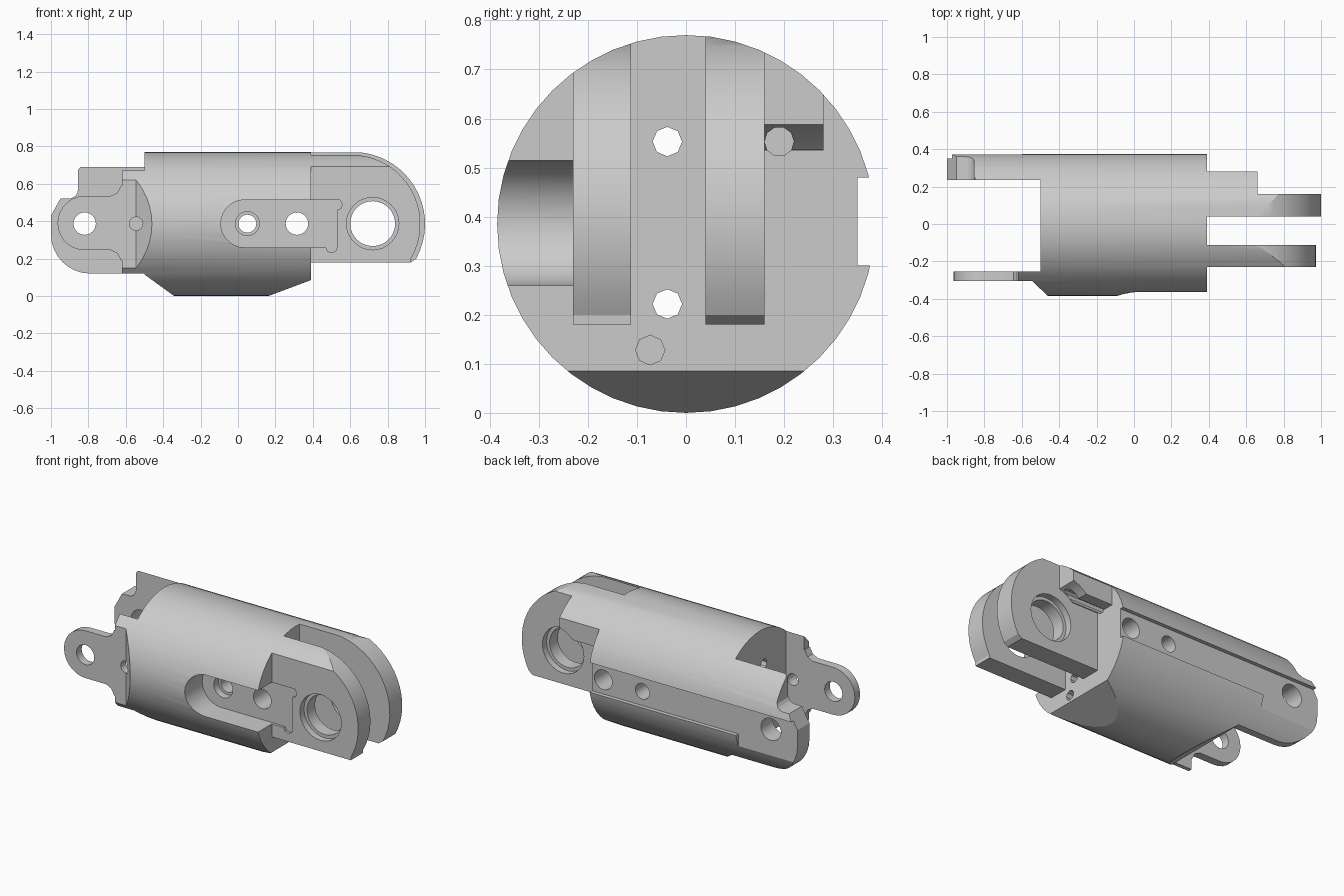
import bpy, bmesh, math

if "Cube" in bpy.data.objects:
    bpy.data.objects.remove(bpy.data.objects["Cube"])

CZ, R = 0.385, 0.385   # axis height and radius of the round bar


def arc(cx, cz, r, a0, a1, n=10):
    """Points on an arc, angles in degrees."""
    return [(cx + r * math.cos(math.radians(a0 + (a1 - a0) * i / n)),
             cz + r * math.sin(math.radians(a0 + (a1 - a0) * i / n))) for i in range(n + 1)]


def prism(name, pts, lo, hi, axis='y'):
    """Extrude a 2D profile along an axis: y -> (x,z), x -> (y,z), z -> (x,y)."""
    place = {'y': lambda p, d: (p[0], d, p[1]),
             'x': lambda p, d: (d, p[0], p[1]),
             'z': lambda p, d: (p[0], p[1], d)}[axis]
    bm = bmesh.new()
    a = [bm.verts.new(place(p, lo)) for p in pts]
    b = [bm.verts.new(place(p, hi)) for p in pts]
    n = len(pts)
    bm.faces.new(a)
    bm.faces.new(b)
    for i in range(n):
        bm.faces.new((a[i], a[(i + 1) % n], b[(i + 1) % n], b[i]))
    bmesh.ops.recalc_face_normals(bm, faces=bm.faces)
    me = bpy.data.meshes.new(name)
    bm.to_mesh(me)
    bm.free()
    ob = bpy.data.objects.new(name, me)
    bpy.context.collection.objects.link(ob)
    return ob


def rod(name, u, v, r, lo, hi, axis='y', n=24):
    return prism(name, arc(u, v, r, 0, 360 - 360 / n, n - 1), lo, hi, axis)


def combine(target, tool, op):
    """Apply a boolean and drop the tool object."""
    m = target.modifiers.new(op.lower(), 'BOOLEAN')
    m.operation, m.object, m.solver = op, tool, 'EXACT'
    bpy.context.view_layer.objects.active = target
    bpy.ops.object.modifier_apply(modifier=m.name)
    bpy.data.objects.remove(tool, do_unlink=True)


# Main barrel with both lower ends chamfered
link = prism("coupling_link", [(-.5, .9), (-.5, .115), (-.34, -.001), (-.34, -.1), (.16, -.1),
                               (.16, -.001), (.39, .085), (.39, .9)], -.5, .5)


# Fork plates: flat bottom, rounded nose
def plate(name, cx, r, lo, hi):
    a = -math.degrees(math.asin((CZ - .2) / r))
    pts = [(.3, .9), (cx, .9)] if r > .375 else [(.3, .9), (cx - .02, .9)]
    pts += arc(cx, CZ, r, 90, a, 18)
    pts += [(.925, .18), (.3, .18)]
    return prism(name, pts, lo, hi)


parts = [
    plate("rear_fork", .615, .385, .04, .16),
    plate("front_fork", .605, .37, -.23, -.112),
    # Shoulder behind the rear fork, hollowed round the big hole
    prism("shoulder", [(.3, .535)] + arc(.72, .387, .21, 135, 106.6, 5) + [(.66, .9), (.3, .9)],
          .12, .28),
    # Left rear arm
    prism("rear_arm", [(-.4, .12)] + arc(-.79, .33, .21, 270, 180, 8)
          + [(-1, .43), (-.95, .52)] + arc(-.905, .57, .05, 270, 360, 4)
          + [(-.855, .675), (-.83, .70), (-.4, .70)], .235, .5),
    # Left front arm root and its eye tab
    prism("front_arm_root", [(-.62, .12), (-.4, .12), (-.4, .9), (-.62, .9)], -.5, -.255),
    prism("front_tab", arc(-.82, .39, .145, 90, 270, 14)
          + [(-.68, .245), (-.645, .228), (-.625, .19), (-.56, .19), (-.56, .59),
             (-.625, .59), (-.645, .552), (-.68, .535)], -.307, -.255),
]
for p in parts:
    combine(link, p, 'UNION')

# Trim everything to the round bar
combine(link, rod("bar", 0, CZ, R, -1.2, 1.2, 'x', 48), 'INTERSECT')

cutters = [
    # Ramped flat on the front arm
    prism("front_flat", [(-1.1, -.305), (-.545, -.305), (-.455, -.39), (-.455, -.6), (-1.1, -.6)],
          -.1, 1, 'z'),
    # Rear key slot, opened downward at the arm
    prism("rear_slot", [(-1.1, .48), (1.1, .48), (1.1, .3), (-.6, .3), (-.6, .15), (-1.1, .15)],
          .35, .6),
    # Front pocket with corner reliefs, running on into the fork plate
    prism("front_pocket", arc(.035, .387, .127, 90, 270, 14)
          + [(.47, .26), (.48, .238), (.505, .232), (.527, .245), (.53, .27),
             (.53, .46), (.55, .468), (.557, .49), (.545, .514)], -.6, -.215),
    # Fork bores with outer counterbores
    rod("bore", .72, .387, .12, -.6, .6, n=32),
    rod("front_bore_step", .72, .387, .14, -.6, -.19, n=32),
    rod("rear_bore_step", .72, .387, .14, .12, .6, n=32),
    # Cross holes through the barrel
    rod("cross_hole_a", .05, .387, .048, -.6, .6),
    rod("cross_hole_a_step", .05, .387, .064, -.6, -.17),
    rod("cross_hole_b", .315, .387, .06, -.6, .6),
    # Eye holes in the arms
    rod("eye_hole", -.82, .387, .06, -.6, -.1),
    rod("arm_hole", -.82, .387, .068, .1, .6),
    rod("pin_hole", -.545, .387, .036, -.6, -.1, n=16),
    # Lengthwise drillings
    rod("drill_top", -.038, .553, .03, -.7, .6, 'x', 8),
    rod("drill_low", -.038, .222, .03, -.7, .6, 'x', 8),
    rod("drill_blind", -.073, .128, .03, .2, .6, 'x', 8),
    rod("drill_side", .19, .553, .03, .2, .7, 'x', 10),
]
for c in cutters:
    combine(link, c, 'DIFFERENCE')

# Crisp edges, soft bar surface
for o in bpy.context.selected_objects:
    o.select_set(False)
link.select_set(True)
bpy.context.view_layer.objects.active = link
bpy.ops.object.shade_smooth_by_angle(angle=math.radians(20))
